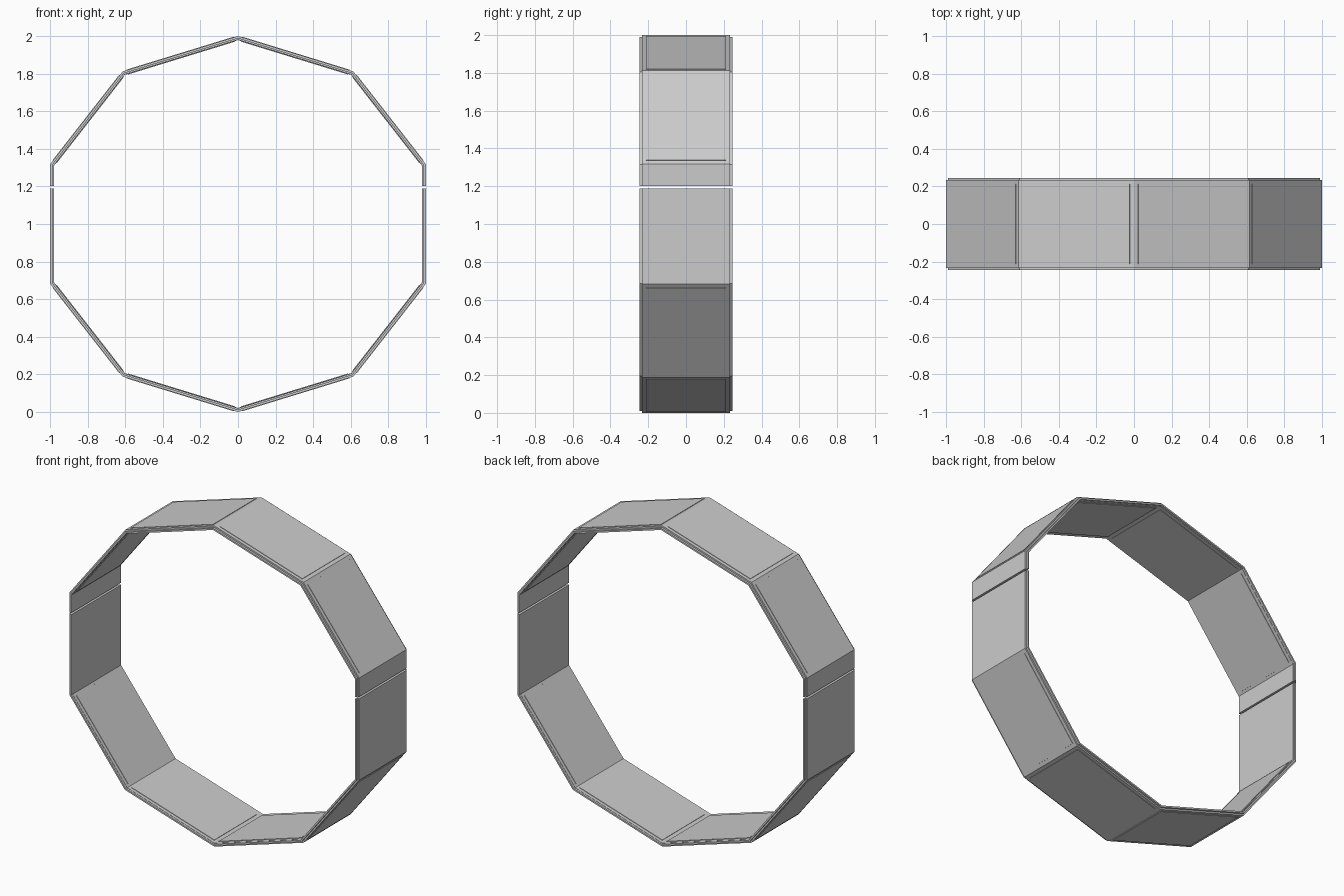
import bpy
from mathutils import Vector

if "Cube" in bpy.data.objects:
    bpy.data.objects.remove(bpy.data.objects["Cube"])

# Half-ring centre lines in x, z (a squashed decagon, split at z = 1.195)
right_up = [(0.989, 1.201), (0.989, 1.315), (0.608, 1.803)]
right_low = [(0.989, 1.189), (0.989, 0.685), (0.608, 0.197)]


def full_path(half, apex):
    left = [(-x, z) for x, z in reversed(half)]
    return [Vector(p) for p in half + [(0, apex)] + left]


def outward(d):
    """Unit normal of a segment direction, pointing away from the centre side."""
    return Vector((d.y, -d.x)).normalized()


def offset(path, dist, sign):
    """Mitred parallel copy of an open path."""
    n = [outward(path[i + 1] - path[i]) * sign for i in range(len(path) - 1)]
    out = []
    for i, p in enumerate(path):
        a, b = n[max(i - 1, 0)], n[min(i, len(n) - 1)]
        m = (a + b).normalized()
        out.append(p + m * dist / m.dot(a))
    return out


def band(name, path, lo, hi, half_width, sign):
    """Sweep a rectangular section along a path."""
    inner, outer = offset(path, lo, sign), offset(path, hi, sign)
    verts, faces = [], []
    for a, b in zip(inner, outer):
        for p, y in ((a, -1), (b, -1), (b, 1), (a, 1)):
            verts.append((p.x, y * half_width, p.y))
    for i in range(len(path) - 1):
        for k in range(4):
            j = (k + 1) % 4
            f = (4 * i + k, 4 * i + j, 4 * i + 4 + j, 4 * i + 4 + k)
            faces.append(f if sign > 0 else f[::-1])
    e = len(verts)
    caps = [(3, 2, 1, 0), (e - 4, e - 3, e - 2, e - 1)]
    faces += caps if sign > 0 else [c[::-1] for c in caps]
    me = bpy.data.meshes.new(name)
    me.from_pydata(verts, [], faces)
    ob = bpy.data.objects.new(name, me)
    bpy.context.collection.objects.link(ob)
    return ob


for label, half, apex, sign in (("upper", right_up, 1.9895, 1),
                                ("lower", right_low, 0.0105, -1)):
    path = full_path(half, apex)
    # path runs right to left: the upper half turns counter-clockwise
    # Wide thin core, visible as the outer rim on both faces
    band(label + "_core", path, -0.009, 0.001, 0.246, sign)
    # Main band
    band(label + "_band", path, -0.0105, 0.0105, 0.233, sign)
    # Raised plates on the four sloping sides
    for i in range(1, len(path) - 2):
        a, b = path[i], path[i + 1]
        d = (b - a).normalized() * 0.02
        band(f"{label}_plate_{i}", [a + d, b - d], -0.0135, 0.0135, 0.212, sign)
